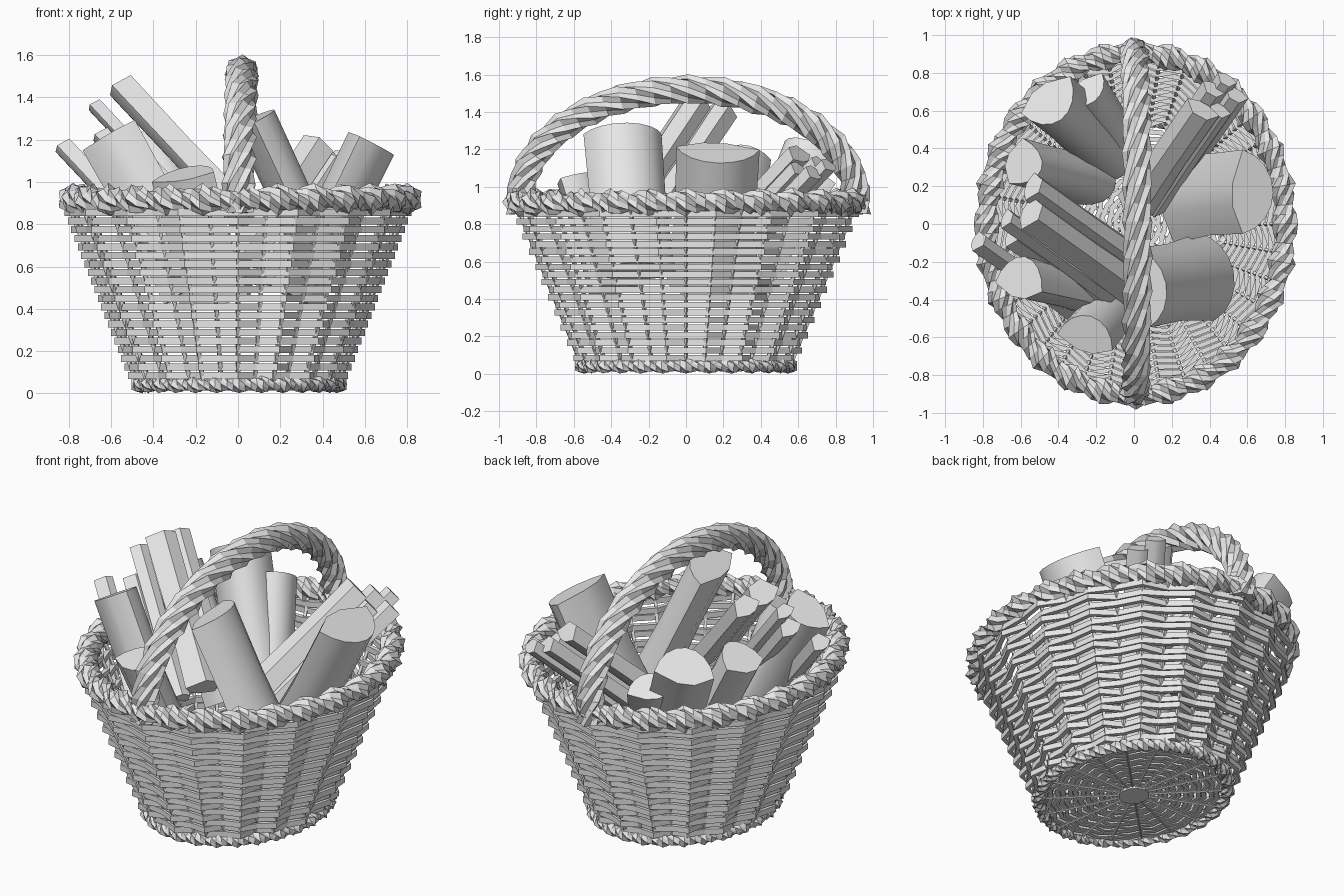
import bpy, bmesh, math
from mathutils import Vector

cube = bpy.data.objects.get("Cube")
if cube:
    bpy.data.objects.remove(cube, do_unlink=True)

grey = bpy.data.materials.new("plain_grey")
grey.use_nodes = True
grey.diffuse_color = (0.8, 0.8, 0.8, 1)
grey.node_tree.nodes["Principled BSDF"].inputs["Base Color"].default_value = (0.8, 0.8, 0.8, 1)

STAKES = 36
TAU = math.tau


def finish(bm, name, smooth=False):
    bmesh.ops.recalc_face_normals(bm, faces=bm.faces)
    mesh = bpy.data.meshes.new(name)
    bm.to_mesh(mesh)
    bm.free()
    mesh.materials.append(grey)
    if smooth:
        mesh.shade_smooth()
        mesh.set_sharp_from_angle(angle=math.radians(35))
    obj = bpy.data.objects.new(name, mesh)
    bpy.context.collection.objects.link(obj)
    return obj


def loft(bm, sections, closed):
    """Skin a list of equal point loops."""
    rings = [[bm.verts.new(p) for p in s] for s in sections]
    n = len(rings[0])
    pairs = list(zip(rings, rings[1:] + rings[:1])) if closed else list(zip(rings, rings[1:]))
    for a, b in pairs:
        for i in range(n):
            j = (i + 1) % n
            bm.faces.new((a[i], a[j], b[j], b[i]))
    if not closed:
        bm.faces.new(rings[0])
        bm.faces.new(rings[-1])


def band(bm, rx, ry, z, thick, high, ridge, weave, row):
    """One flat strand: ridged around the stakes, and woven over and under them."""
    sections = []
    for k in range(STAKES):
        a = TAU * k / STAKES
        r = (ridge if k % 2 else -ridge) + (weave if (k // 2 + row) % 2 else -weave)
        sections.append([((rx + r + t) * math.cos(a), (ry + r + t) * math.sin(a), z + h)
                         for t, h in ((-thick, -high), (thick, -high), (thick, high), (-thick, high))])
    loft(bm, sections, True)


def rod(bm, a, b, r):
    """Thin square rod between two points."""
    a, b = Vector(a), Vector(b)
    d = (b - a).normalized()
    u = d.cross(Vector((0.3, 0.2, 0.9))).normalized()
    v = d.cross(u)
    loft(bm, [[p + u * r, p + v * r, p - u * r, p - v * r] for p in (a, b)], False)


def rope(name, path, normal, radius, turns, steps, lobes, lumps, swell, closed):
    """Twisted rope with ridged strands and regular swellings."""
    bm = bmesh.new()
    sections = []
    for i in range(steps if closed else steps + 1):
        t = i / steps
        p = path(t)
        d = (path(t + 0.001) - path(t - 0.001)).normalized()
        u = normal(t)
        u = (u - d * u.dot(d)).normalized()
        v = d.cross(u)
        size = radius * (0.95 + swell * math.cos(TAU * lumps * t))
        loop = []
        for j in range(lobes * 2):
            a = TAU * (j / (lobes * 2) + turns * t)
            r = size * (1.06 if j % 2 else 0.82)
            loop.append(p + u * (r * math.cos(a)) + v * (r * math.sin(a)))
        sections.append(loop)
    loft(bm, sections, closed)
    return finish(bm, name)


def log(name, base, top, width, depth, bark, arc=8, flare=1.1):
    """Split log: rounded bark side towards `bark`, blunt wedge on the other."""
    base, top = Vector(base), Vector(top)
    d = (top - base).normalized()
    u = Vector(bark)
    u = (u - d * u.dot(d)).normalized()
    v = d.cross(u)
    outline = [(-depth, -0.35 * width), (-depth, 0.2 * width)]
    for i in range(arc + 1):
        a = math.pi * (0.42 - 0.84 * i / arc)
        outline.append((depth * (2 * math.cos(a) - 1), width * math.sin(a)))
    bm = bmesh.new()
    loft(bm, [[p + (u * x + v * y) * s for x, y in outline]
              for p, s in ((base, flare), (base.lerp(top, 0.5), 0.97), (top, 1.0))], False)
    return finish(bm, name, smooth=True)


# Woven wall
bm = bmesh.new()
ROWS = 20
for i in range(ROWS):
    f = i / (ROWS - 1)
    band(bm, 0.487 + 0.304 * f, 0.56 + 0.322 * f, 0.085 + 0.77 * f, 0.013, 0.0165, 0.018, 0.011, i)
finish(bm, "woven_wall")

# Upright stakes
bm = bmesh.new()
for k in range(STAKES):
    c, s = math.cos(TAU * k / STAKES), math.sin(TAU * k / STAKES)
    inset = 0.015 if k % 2 else -0.015
    rod(bm, ((0.465 + inset) * c, (0.54 + inset) * s, 0.04), ((0.8 + inset) * c, (0.89 + inset) * s, 0.9), 0.012)
finish(bm, "wall_stakes")

# Woven base with spokes and a centre disc
bm = bmesh.new()
for i in range(13):
    f = 0.14 + 0.83 * i / 12
    band(bm, 0.47 * f, 0.56 * f, 0.042, 0.013, 0.008, 0.012 * f, 0.003, i)
for k in range(0, STAKES, 2):
    a = TAU * k / STAKES
    rod(bm, (0, 0, 0.04), (0.47 * math.cos(a), 0.56 * math.sin(a), 0.04), 0.01)
loft(bm, [[(0.08 * math.cos(TAU * k / 12), 0.09 * math.sin(TAU * k / 12), z) for k in range(12)]
          for z in (0.025, 0.055)], False)
finish(bm, "woven_base")


# Braided rims
def ring(x, rx, ry, z):
    return lambda t: Vector((x + rx * math.cos(TAU * t), ry * math.sin(TAU * t), z))


def outward(t):
    return Vector((math.cos(TAU * t), math.sin(TAU * t), 0))


rope("top_rim", ring(0.01, 0.79, 0.905, 0.918), outward, 0.063, 11, 112, 6, 28, 0.22, True)
rope("foot_rim", ring(0.005, 0.475, 0.56, 0.042), outward, 0.035, 12, 112, 5, 28, 0.18, True)


# Arched handle
def arch(t):
    a = math.pi * (-0.03 + 1.06 * t)
    return Vector((0.018 * math.sin(a), 0.012 - 0.9 * math.cos(a), 0.92 + 0.6 * math.sin(a)))


rope("handle", arch, lambda t: Vector((1, 0, 0)), 0.077, 2.8, 32, 7, 16, 0.06, False)

# Large split logs: base, top, half width, half depth, bark direction
LOGS = {
    "right_log": ((0.27, 0.14, 0.45), (0.63, 0.17, 1.18), 0.23, 0.12, (1, 0, 0)),
    "tall_front_log": ((0.43, -0.27, 0.55), (0.08, -0.33, 1.3), 0.22, 0.1, (1, 0.2, 0)),
    "back_left_log": ((-0.1, 0.36, 0.5), (-0.44, 0.64, 1.2), 0.17, 0.12, (0.6, -0.8, 0)),
    "back_log": ((-0.03, 0.35, 0.5), (-0.25, 0.7, 1.05), 0.13, 0.08, (0.6, -0.8, 0)),
    "left_log": ((-0.2, 0.22, 0.5), (-0.58, 0.32, 1.17), 0.13, 0.11, (1, -0.3, 0)),
    "front_left_log": ((-0.2, -0.37, 0.5), (-0.6, -0.28, 1.22), 0.15, 0.11, (0.2, 1, 0)),
    "front_log": ((-0.1, -0.4, 0.45), (-0.25, -0.58, 1.04), 0.16, 0.1, (0.3, 1, 0)),
}
for name, spec in LOGS.items():
    log(name, *spec)

# Bundles of split sticks: top point, half width, half depth
LEFT = [((-0.53, 0.2, 1.42), 0.085, 0.06), ((-0.54, 0.06, 1.45), 0.1, 0.075),
        ((-0.67, 0.03, 1.36), 0.06, 0.04), ((-0.64, -0.06, 1.22), 0.07, 0.05),
        ((-0.82, -0.09, 1.17), 0.06, 0.05)]
BACK = [((0.36, 0.6, 1.18), 0.1, 0.06), ((0.42, 0.71, 1.13), 0.07, 0.05),
        ((0.49, 0.76, 1.12), 0.06, 0.045), ((0.54, 0.68, 1.08), 0.07, 0.05),
        ((0.45, 0.6, 1.1), 0.07, 0.05)]
for side, sticks, slope, bark in (("left", LEFT, (0.56, -0.4, -0.6), (-0.4, 0.5, 1)),
                                  ("back", BACK, (-0.36, -0.52, -0.55), (0.3, 0.3, 1))):
    for n, (top, w, d) in enumerate(sticks, 1):
        log(f"{side}_stick_{n}", Vector(top) + Vector(slope), top, w, d, bark, arc=3)
